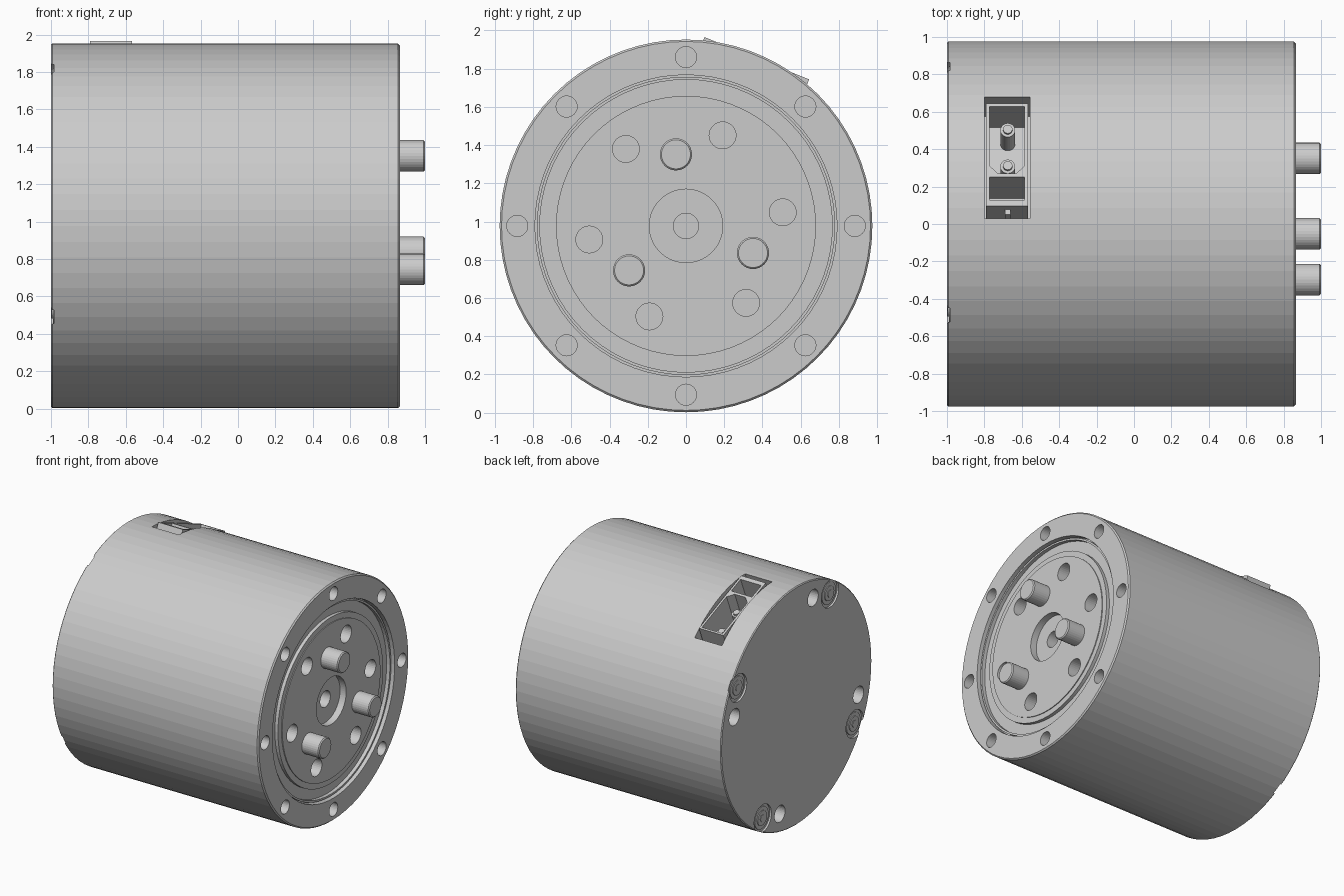
import bpy, bmesh
from math import sin, cos, radians, pi
from mathutils import Matrix, Vector

cube = bpy.data.objects.get("Cube")
if cube:
    bpy.data.objects.remove(cube, do_unlink=True)

AXIS = Matrix.Translation((0, 0, 0.977))          # barrel axis runs along x
TILT = AXIS @ Matrix.Rotation(radians(-22), 4, 'X')  # connector frame
ALONG_X = Matrix.Rotation(pi / 2, 4, 'Y')

grey = bpy.data.materials.new("metal grey")
grey.use_nodes = True
grey.diffuse_color = (0.6, 0.6, 0.6, 1)
grey.node_tree.nodes["Principled BSDF"].inputs["Base Color"].default_value = (0.6, 0.6, 0.6, 1)


def finish(name, bm, frame=AXIS):
    bmesh.ops.recalc_face_normals(bm, faces=bm.faces)
    bm.transform(frame)
    mesh = bpy.data.meshes.new(name)
    bm.to_mesh(mesh)
    bm.free()
    mesh.materials.append(grey)
    ob = bpy.data.objects.new(name, mesh)
    bpy.context.collection.objects.link(ob)
    return ob


def ring(radius, start, count):
    """Points spaced evenly round the barrel axis, as (y, z)."""
    for k in range(count):
        a = radians(start) + 2 * pi * k / count
        yield radius * cos(a), radius * sin(a)


def add_rod(bm, x0, x1, r, y, z, sides=32):
    place = Matrix.Translation(((x0 + x1) / 2, y, z)) @ ALONG_X
    bmesh.ops.create_cone(bm, cap_ends=True, segments=sides, radius1=r, radius2=r,
                          depth=x1 - x0, matrix=place)


def add_box(bm, x, y, z):
    lo, hi = Vector((x[0], y[0], z[0])), Vector((x[1], y[1], z[1]))
    bmesh.ops.create_cube(bm, size=1, matrix=Matrix.Translation((lo + hi) / 2)
                          @ Matrix.Diagonal((*(hi - lo), 1)))


def lathe(name, profile, steps=72):
    """Turn an (x, radius) profile round the x axis."""
    bm = bmesh.new()
    verts = [bm.verts.new((x, 0, r)) for x, r in profile]
    edges = [bm.edges.new(pair) for pair in zip(verts, verts[1:])]
    bmesh.ops.spin(bm, geom=verts + edges, cent=(0, 0, 0), axis=(1, 0, 0),
                   angle=2 * pi, steps=steps, use_duplicate=False)
    bmesh.ops.remove_doubles(bm, verts=bm.verts, dist=1e-4)
    return finish(name, bm)


def carve(ob, bm, frame=AXIS):
    cutter = finish("cutter", bm, frame)
    cutter.hide_render = True
    mod = ob.modifiers.new("carve", 'BOOLEAN')
    mod.operation, mod.solver, mod.object = 'DIFFERENCE', 'EXACT', cutter
    bpy.context.view_layer.objects.active = ob
    bpy.ops.object.modifier_apply(modifier=mod.name)
    bpy.data.objects.remove(cutter, do_unlink=True)


# Barrel with stepped end face, groove and centre recess
FRONT, DISC = 0.865, 0.845
barrel = lathe("barrel", [
    (-1, 0), (-1, 0.968), (-0.993, 0.975), (FRONT - 0.01, 0.975), (FRONT, 0.965),
    (FRONT, 0.79), (0.81, 0.79), (0.81, 0.78), (0.84, 0.78), (0.84, 0.765),
    (0.81, 0.765), (0.81, 0.68), (0.838, 0.68), (0.838, 0.635), (DISC, 0.635),
    (DISC, 0.192), (0.79, 0.192), (0.79, 0.066), (0.66, 0.066), (0.66, 0)])

# Bolt holes in both ends, shallow seats for the back screws
holes = bmesh.new()
for y, z in ring(0.883, 0, 8):
    add_rod(holes, 0.74, 0.9, 0.055, y, z)
for y, z in ring(0.511, 8, 6):
    add_rod(holes, 0.72, 0.9, 0.07, y, z)
for y, z in ring(0.83, 15, 4):
    add_rod(holes, -1.1, -0.86, 0.068, y, z)
for y, z in ring(0.87, 30, 4):
    add_rod(holes, -1.1, -0.984, 0.112, y, z)
carve(barrel, holes)

# Tilted pocket for the connector
pocket = bmesh.new()
add_box(pocket, (-0.8, -0.555), (-0.338, 0.368), (0.62, 1.2))
carve(barrel, pocket, TILT)

# Drive pins
for y, z in ring(0.378, 98, 3):
    bm = bmesh.new()
    add_rod(bm, 0.8, 1.0, 0.084, y, z)
    rim = [e for e in bm.edges if all(v.co.x > 0.99 for v in e.verts)]
    bmesh.ops.bevel(bm, geom=rim, offset=0.008, segments=1, affect='EDGES')
    finish("drive_pin", bm)

# Back screws: washer, head and hex stud
for y, z in ring(0.87, 30, 4):
    bm = bmesh.new()
    add_rod(bm, -0.99, -0.97, 0.09, y, z)
    add_rod(bm, -0.996, -0.97, 0.06, y, z)
    add_rod(bm, -0.9995, -0.97, 0.03, y, z, 6)
    finish("back_screw", bm)

# Connector housing with a large and a small cavity
bm = bmesh.new()
add_box(bm, (-0.79, -0.568), (-0.28, 0.31), (0.61, 0.952))
housing = finish("connector_housing", bm, TILT)
cavity = bmesh.new()
add_box(cavity, (-0.772, -0.585), (-0.094, 0.294), (0.65, 1.1))
corners = [e for e in cavity.edges
           if all(v.co.y < 0 for v in e.verts) and abs(e.verts[0].co.z - e.verts[1].co.z) > 0.1]
bmesh.ops.bevel(cavity, geom=corners, offset=0.045, segments=1, affect='EDGES')
add_box(cavity, (-0.772, -0.585), (-0.245, -0.115), (0.65, 1.1))
carve(housing, cavity, TILT)

# Contacts inside the large cavity
for t in (-0.01, 0.2):
    bm = bmesh.new()
    bmesh.ops.create_cone(bm, cap_ends=True, segments=20, radius1=0.04, radius2=0.04, depth=0.23,
                          matrix=Matrix.Translation((-0.675, t, 0.745)))
    tip = [e for e in bm.edges if all(v.co.z > 0.85 for v in e.verts)]
    bmesh.ops.bevel(bm, geom=tip, offset=0.015, segments=2, affect='EDGES')
    finish("connector_contact", bm, TILT)

# Latch tab on the connector end
bm = bmesh.new()
add_box(bm, (-0.69, -0.66), (-0.31, -0.27), (0.8, 0.9))
finish("connector_latch", bm, TILT)
